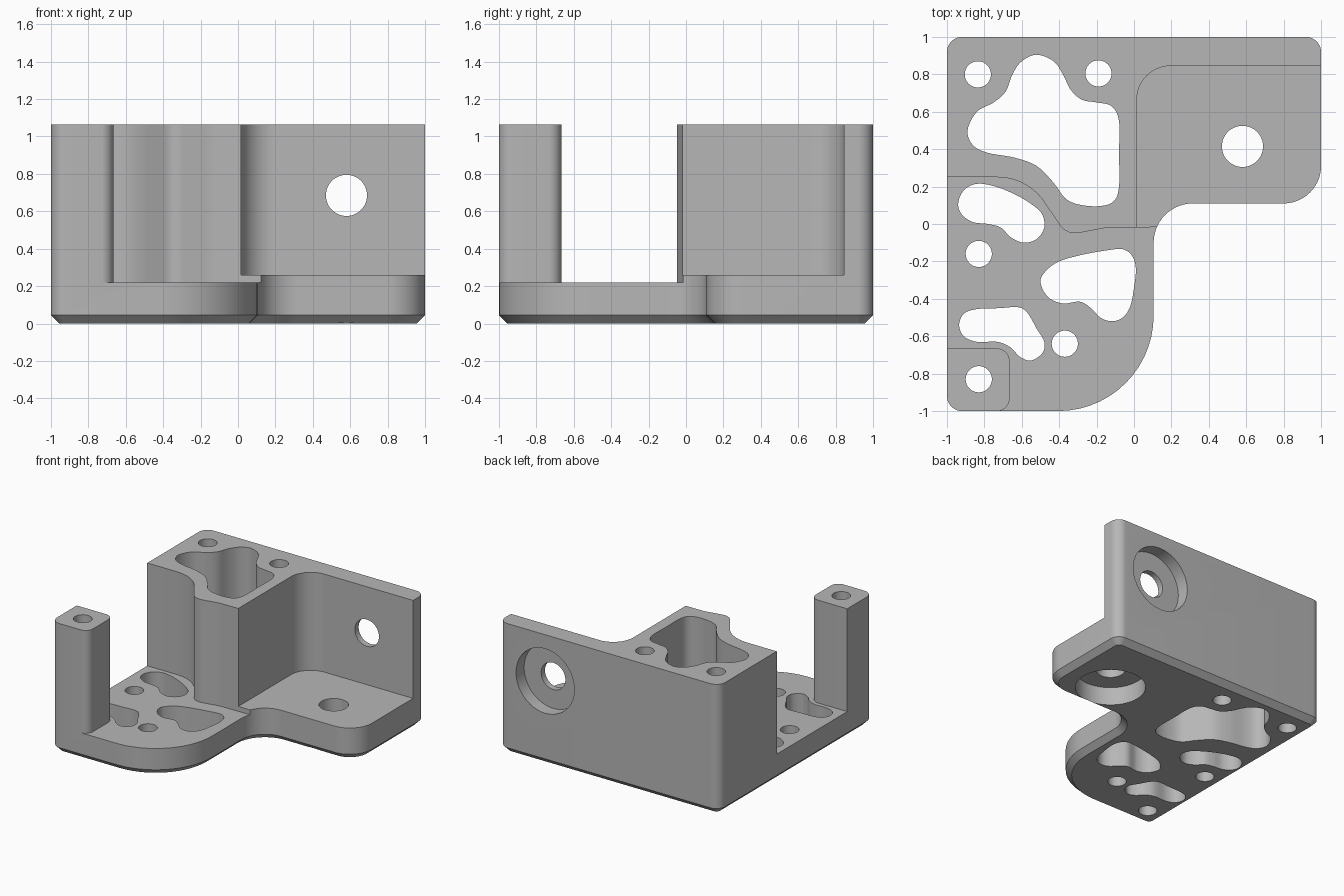
import bpy, bmesh, math
from mathutils import Vector

cube = bpy.data.objects.get("Cube")
if cube:
    bpy.data.objects.remove(cube, do_unlink=True)

TOP, FLOOR, PAD, CHAMFER = 1.065, 0.22, 0.26, 0.045

grey = bpy.data.materials.new("plain grey")
grey.use_nodes = True
grey.diffuse_color = (0.47, 0.47, 0.47, 1)
shader = next(n for n in grey.node_tree.nodes if n.type == "BSDF_PRINCIPLED")
shader.inputs["Base Color"].default_value = grey.diffuse_color
shader.inputs["Roughness"].default_value = 0.6


def rounded(corners, steps=14):
    """Closed outline from (x, y, radius) corners, each filleted."""
    out = []
    for i, (x, y, r) in enumerate(corners):
        p = Vector((x, y))
        a = (Vector(corners[i - 1][:2]) - p).normalized()
        b = (Vector(corners[(i + 1) % len(corners)][:2]) - p).normalized()
        if r == 0:
            out.append(p)
            continue
        half = a.angle(b) / 2
        centre = p + (a + b).normalized() * r / math.sin(half)
        start = p + a * r / math.tan(half) - centre
        end = p + b * r / math.tan(half) - centre
        sweep = math.atan2(start.x * end.y - start.y * end.x, start.dot(end))
        for k in range(steps + 1):
            t = sweep * k / steps
            c, s = math.cos(t), math.sin(t)
            out.append(centre + Vector((start.x * c - start.y * s,
                                        start.x * s + start.y * c)))
    return out


def smooth_loop(pts, steps=5):
    """Closed smooth curve through the points."""
    p = [Vector(q) for q in pts]
    n, out = len(p), []
    for i in range(n):
        a, b, c, d = p[i - 1], p[i], p[(i + 1) % n], p[(i + 2) % n]
        for k in range(steps):
            t = k / steps
            out.append(b + ((c - a) * t + (2 * a - 5 * b + 4 * c - d) * t**2
                            + (3 * b - a - 3 * c + d) * t**3) / 2)
    return out


def inset(loop, dist):
    """Move a counter-clockwise outline inward."""
    out = []
    for i, p in enumerate(loop):
        e = (p - loop[i - 1]).normalized()
        f = (loop[(i + 1) % len(loop)] - p).normalized()
        n = Vector((-e.y - f.y, e.x + f.x)).normalized()
        out.append(p + n * dist / max(0.3, n.dot(Vector((-e.y, e.x)))))
    return out


def loft(name, layers):
    """Solid through stacked outlines given as (loop, z)."""
    bm = bmesh.new()
    rings = [[bm.verts.new((p.x, p.y, z)) for p in loop] for loop, z in layers]
    for low, high in zip(rings, rings[1:]):
        for i in range(len(low)):
            bm.faces.new((low[i - 1], low[i], high[i], high[i - 1]))
    bm.faces.new(rings[0][::-1])
    bm.faces.new(rings[-1])
    bmesh.ops.recalc_face_normals(bm, faces=bm.faces)
    mesh = bpy.data.meshes.new(name)
    bm.to_mesh(mesh)
    bm.free()
    mesh.materials.append(grey)
    obj = bpy.data.objects.new(name, mesh)
    bpy.context.collection.objects.link(obj)
    return obj


def disc(x, y, r, n=48):
    return [Vector((x + r * math.cos(math.tau * k / n),
                    y + r * math.sin(math.tau * k / n))) for k in range(n)]


def cut(loop, low, high, along_y=False):
    """Subtract a prism from the bracket; along_y stands it on the back wall."""
    tool = loft("cutter", [(loop, low), (loop, high)])
    tool.hide_render = True
    if along_y:
        for v in tool.data.vertices:
            v.co = (v.co.x, v.co.z, v.co.y)
        tool.data.flip_normals()
    mod = bracket.modifiers.new("cut", "BOOLEAN")
    mod.operation, mod.solver, mod.object = "DIFFERENCE", "EXACT", tool
    bpy.ops.object.modifier_apply(modifier=mod.name)
    bpy.data.objects.remove(tool, do_unlink=True)


# Full-height blank with chamfered underside
outline = rounded([(-1, -1, .08), (.105, -1, .51), (.105, .11, .21),
                   (1, .11, .2), (1, 1, .08), (-1, 1, .08)])
bracket = loft("bracket", [(inset(outline, CHAMFER), 0),
                           (outline, CHAMFER), (outline, TOP)])
bpy.context.view_layer.objects.active = bracket
bracket.select_set(True)

# Space above the right pad, leaving the thin back wall
cut(rounded([(.015, -1.3, 0), (1.3, -1.3, 0), (1.3, .845, 0),
             (.015, .845, .18)]), PAD, 2)

# Space above the front plate, leaving the corner post and the tall block
cut(rounded([(-.75, -1.3, 0), (.3, -1.3, 0), (.3, -.015, 0), (-.15, -.02, .3),
             (-.36, -.06, .1), (-.57, .25, .3), (-1.3, .25, 0),
             (-1.3, -.665, 0), (-.665, -.665, .07), (-.665, -1.001, .07),
             (-.75, -1.001, 0)]), FLOOR, 2)

# Lightening pockets
block_pocket = [(-.89, .5), (-.84, .6), (-.75, .65), (-.685, .71), (-.65, .8),
                (-.6, .87), (-.52, .905), (-.43, .87), (-.38, .8), (-.34, .72),
                (-.28, .665), (-.2, .65), (-.12, .63), (-.08, .55), (-.08, .38),
                (-.08, .2), (-.11, .12), (-.19, .095), (-.3, .105),
                (-.37, .14), (-.43, .22), (-.52, .31), (-.64, .355),
                (-.78, .38), (-.86, .42)]
left_pocket = [(-.94, .11), (-.91, .18), (-.84, .215), (-.74, .2), (-.63, .155),
               (-.54, .1), (-.49, .05), (-.48, -.02), (-.52, -.08), (-.59, -.1),
               (-.66, -.07), (-.71, -.02), (-.78, 0), (-.86, .01), (-.92, .05)]
right_pocket = [(-.5, -.31), (-.47, -.25), (-.4, -.2), (-.28, -.165),
                (-.14, -.14), (-.06, -.135), (-.01, -.17), (.01, -.24),
                (0, -.34), (-.02, -.44), (-.06, -.5), (-.12, -.52),
                (-.18, -.5), (-.23, -.45), (-.29, -.415), (-.38, -.425),
                (-.46, -.39)]
front_pocket = [(-.935, -.54), (-.91, -.48), (-.84, -.455), (-.72, -.45),
                (-.62, -.445), (-.57, -.475), (-.52, -.56), (-.48, -.63),
                (-.49, -.69), (-.55, -.73), (-.61, -.71), (-.66, -.66),
                (-.73, -.63), (-.84, -.63), (-.91, -.6)]
for pocket in (block_pocket, left_pocket, right_pocket, front_pocket):
    cut(smooth_loop(pocket), -1, 2)

# Screw holes
for x, y in ((-.835, .8), (-.19, .805), (-.83, -.16), (-.37, -.64), (-.83, -.83)):
    cut(disc(x, y, .07), -1, 2)

# Counterbored holes in the pad and in the back wall
cut(disc(.58, .415, .11), -1, 2)
cut(disc(.58, .415, .265), -1, .15)
cut(disc(.58, .685, .11), .5, 2, along_y=True)
cut(disc(.58, .685, .265), .895, 2, along_y=True)

bpy.ops.object.shade_smooth_by_angle(angle=math.radians(30))
